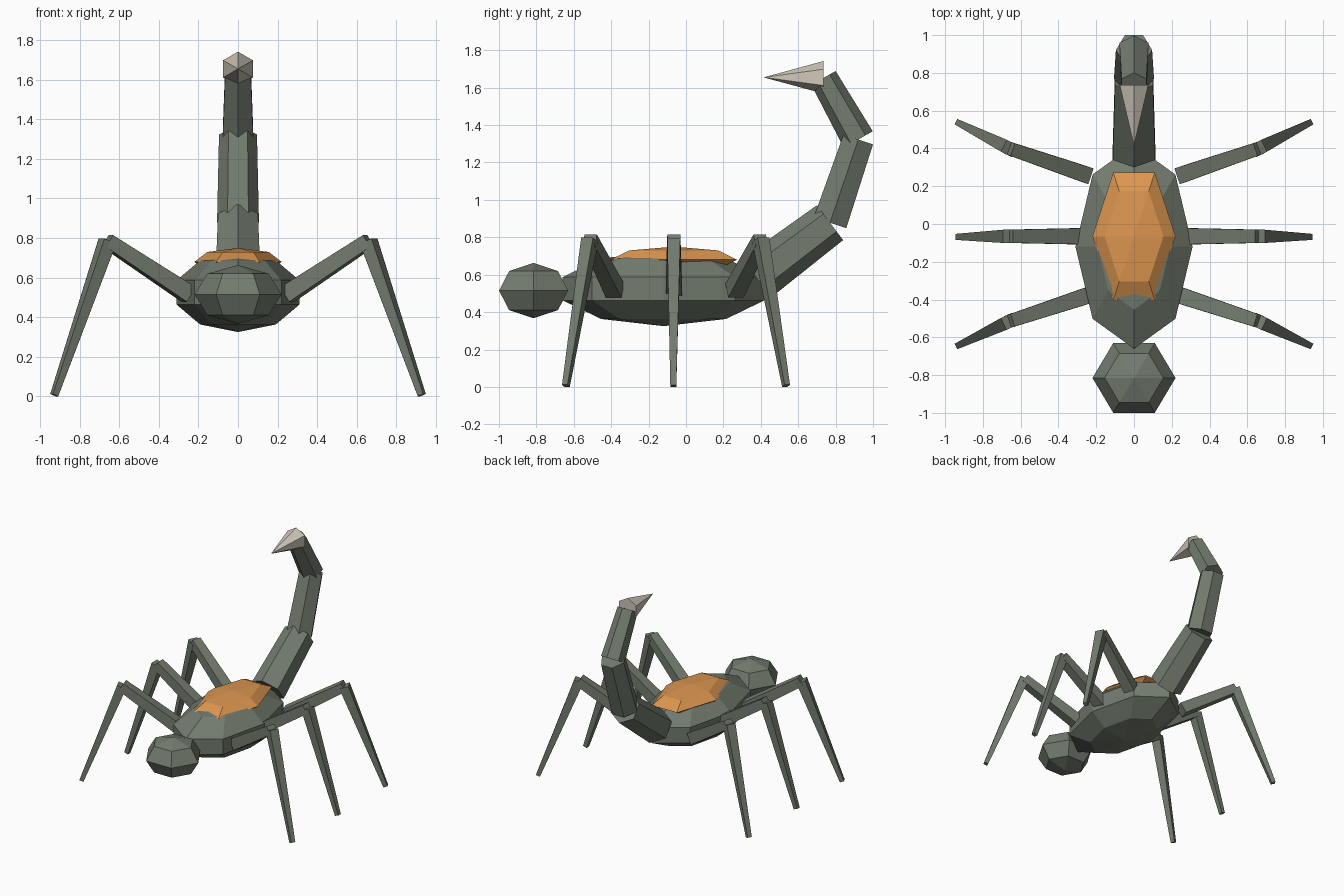
import bpy, bmesh, math
from mathutils import Vector

if "Cube" in bpy.data.objects:
    bpy.data.objects.remove(bpy.data.objects["Cube"])


def material(name, rgb):
    m = bpy.data.materials.new(name)
    m.diffuse_color = (*rgb, 1)
    m.use_nodes = True
    m.node_tree.nodes["Principled BSDF"].inputs["Base Color"].default_value = m.diffuse_color
    return m


GREY = material("grey_green", (0.171, 0.198, 0.156))
ORANGE = material("orange", (0.716, 0.305, 0.080))
BONE = material("bone", (0.631, 0.578, 0.491))


def make_object(name, bm, mat):
    bmesh.ops.recalc_face_normals(bm, faces=bm.faces)
    mesh = bpy.data.meshes.new(name)
    bm.to_mesh(mesh)
    bm.free()
    mesh.materials.append(mat)
    ob = bpy.data.objects.new(name, mesh)
    bpy.context.collection.objects.link(ob)
    return ob


def loft(bm, rings):
    """Bridge rings of points; a ring with one point is a tip, open ends get caps."""
    rows = [[bm.verts.new(p) for p in ring] for ring in rings]
    for a, b in zip(rows, rows[1:]):
        n = max(len(a), len(b))
        for i in range(n):
            j = (i + 1) % n
            if len(a) == 1:
                bm.faces.new((a[0], b[i], b[j]))
            elif len(b) == 1:
                bm.faces.new((a[i], a[j], b[0]))
            else:
                bm.faces.new((a[i], a[j], b[j], b[i]))
    for row in (rows[0], rows[-1]):
        if len(row) > 2:
            bm.faces.new(row)


def ellipsoid(name, centre, radii, segments, bands, mat, phase=0.0):
    """Faceted ellipsoid with a pole at top and bottom."""
    c, rings = Vector(centre), []
    for k in range(bands + 1):
        lat = -math.pi / 2 + math.pi * k / bands
        z, r = math.sin(lat) * radii[2], math.cos(lat)
        if k in (0, bands):
            rings.append([c + Vector((0, 0, z))])
            continue
        angles = [phase + 2 * math.pi * i / segments for i in range(segments)]
        rings.append([c + Vector((math.cos(a) * r * radii[0],
                                  math.sin(a) * r * radii[1], z)) for a in angles])
    bm = bmesh.new()
    loft(bm, rings)
    return make_object(name, bm, mat)


def limb(name, start, end, r0, r1, sides, phase, mat):
    """Tapered prism between two points; its side axis stays horizontal."""
    p, q = Vector(start), Vector(end)
    d = (q - p).normalized()
    side = d.cross(Vector((0, 0, 1))).normalized()
    up = side.cross(d)

    def ring(c, r):
        if r == 0:
            return [c]
        angles = [math.radians(phase) + 2 * math.pi * i / sides for i in range(sides)]
        return [c + (side * math.cos(a) + up * math.sin(a)) * r for a in angles]

    bm = bmesh.new()
    loft(bm, [ring(p, r0), ring(q, r1)])
    return make_object(name, bm, mat)


# Body, head and back shell
ellipsoid("body", (0, -0.12, 0.525), (0.326, 0.568, 0.20), 8, 5, GREY)
ellipsoid("head", (0, -0.815, 0.515), (0.22, 0.213, 0.148), 6, 4, GREY)
ellipsoid("back_shell", (0, -0.065, 0.68), (0.22, 0.39, 0.07), 6, 4, ORANGE)

# Curled tail: three overlapping six-sided segments
joints = [(0, 0.378, 0.583), (0, 0.77, 0.878), (0, 0.921, 1.323), (0, 0.735, 1.652)]
tapers = [(0.13, 0.1165, 90), (0.106, 0.096, 0), (0.089, 0.075, 90)]
for i, (r0, r1, phase) in enumerate(tapers):
    limb(f"tail_segment_{i + 1}", joints[i], joints[i + 1], r0, r1, 6, phase, GREY)

# Stinger
limb("stinger", (0, 0.735, 1.655), (0, 0.415, 1.655), 0.087, 0, 6, 90, BONE)

# Six legs, each a thigh and a shin with square sections
leg_rows = [("front", -0.38, -0.515, -0.642),
            ("middle", -0.065, -0.065, -0.068),
            ("rear", 0.26, 0.40, 0.535)]
HALF = math.sqrt(0.5)
for row, hip_y, knee_y, foot_y in leg_rows:
    for label, s in (("left", -1), ("right", 1)):
        hip = (s * 0.25, hip_y, 0.515)
        knee = (s * 0.66, knee_y, 0.785)
        foot = (s * 0.929, foot_y, 0.006)
        limb(f"{row}_{label}_thigh", hip, knee, 0.088 * HALF, 0.07 * HALF, 4, 45, GREY)
        limb(f"{row}_{label}_shin", knee, foot, 0.07 * HALF, 0.032 * HALF, 4, 45, GREY)
